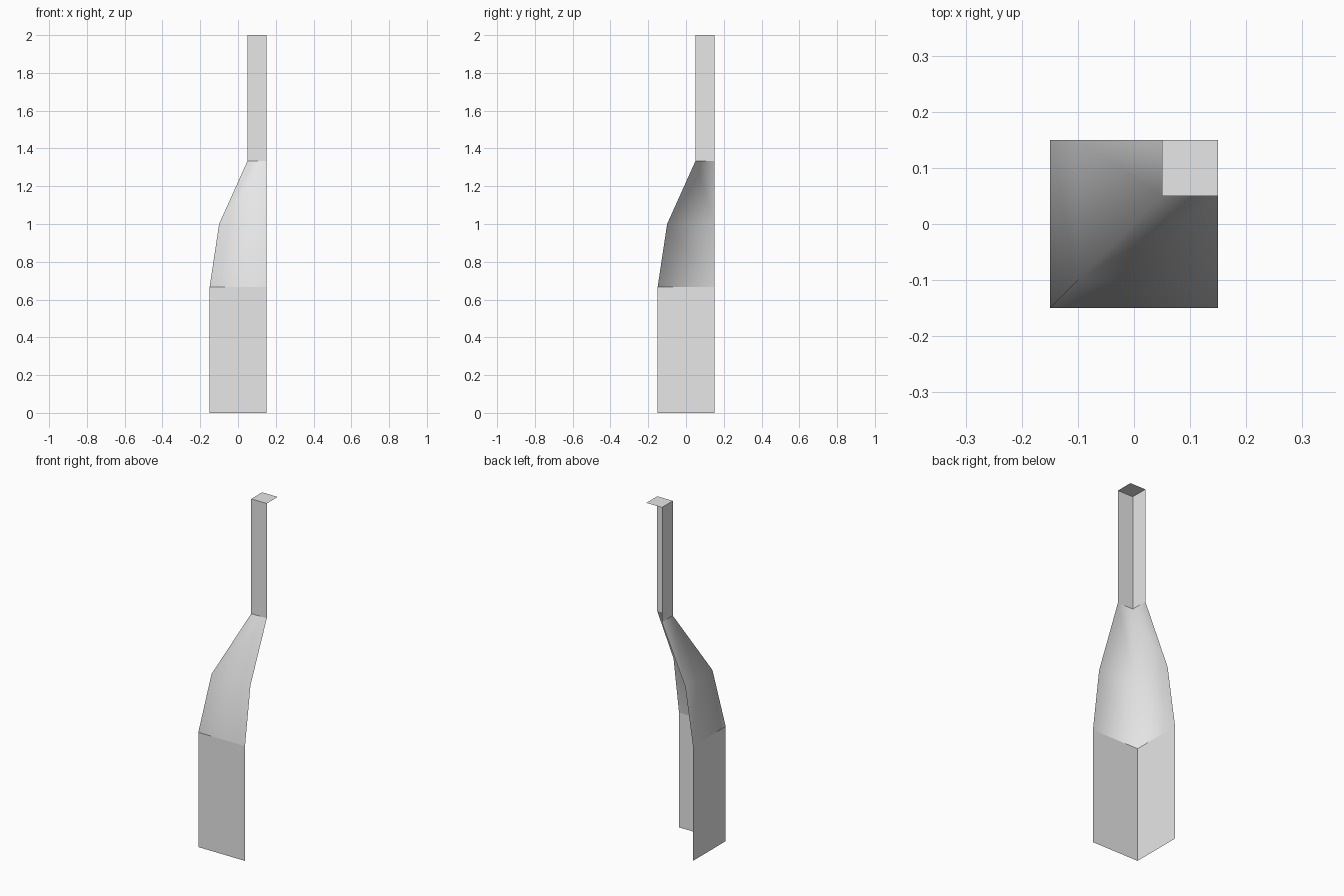
import bpy
import bmesh

# Remove the default cube
cube = bpy.data.objects.get("Cube")
if cube:
    bpy.data.objects.remove(cube, do_unlink=True)

# Single plain grey
grey = bpy.data.materials.new("light_grey")
grey.use_nodes = True
colour = (0.8, 0.8, 0.8, 1)
grey.diffuse_color = colour
grey.node_tree.nodes["Principled BSDF"].inputs["Base Color"].default_value = colour

AXIS = 0.15  # centre line of the full bottle, in both x and y


def quarter_shell(name, rings, smooth=False, capped=False):
    """Corner-shaped open shell through rings of (half width, height)."""
    bm = bmesh.new()
    rows = []
    for half, z in rings:
        near = AXIS - half
        rows.append([bm.verts.new((x, y, z))
                     for x, y in ((near, AXIS), (near, near), (AXIS, near))])
    for low, high in zip(rows, rows[1:]):
        for i in range(2):
            bm.faces.new((low[i], low[i + 1], high[i + 1], high[i]))
    if capped:
        back, corner, side = rows[-1]
        centre = bm.verts.new((AXIS, AXIS, rings[-1][1]))
        bm.faces.new((corner, side, centre, back))
    for face in bm.faces:
        face.smooth = smooth
    mesh = bpy.data.meshes.new(name)
    bm.to_mesh(mesh)
    bm.free()
    mesh.materials.append(grey)
    obj = bpy.data.objects.new(name, mesh)
    bpy.context.collection.objects.link(obj)
    return obj


# Heights where the body ends and the neck begins
BODY_TOP, NECK_BASE = 2 / 3, 4 / 3

# Square lower body, open underneath and on the two cut sides
quarter_shell("body", [(0.3, 0), (0.3, BODY_TOP)])

# Softly shaded tapering shoulder
quarter_shell("shoulder", [(0.3, BODY_TOP), (0.25, 1), (0.1, NECK_BASE)], smooth=True)

# Narrow square neck with a flat lid
quarter_shell("neck", [(0.1, NECK_BASE), (0.1, 2)], capped=True)
